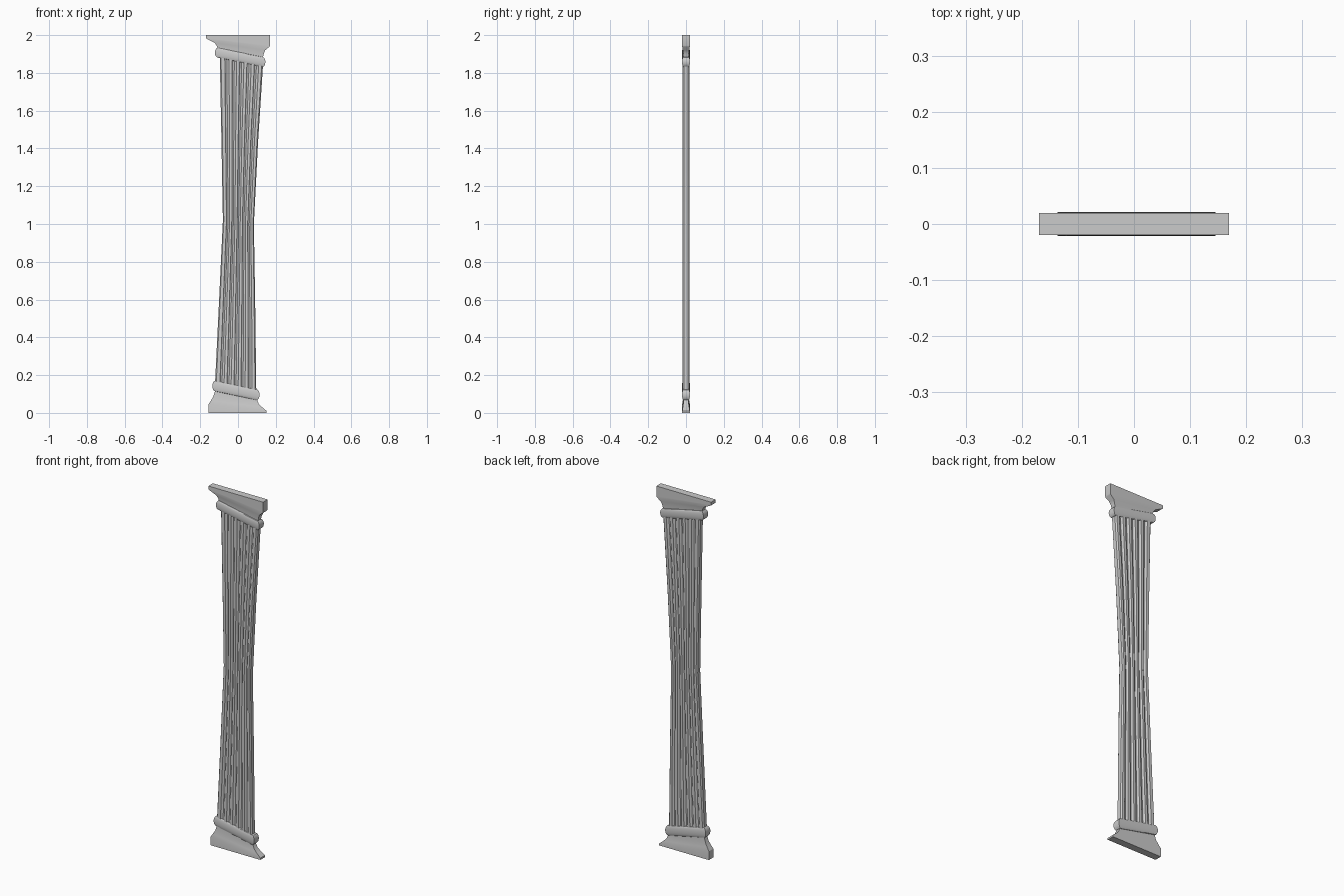
import bpy, bmesh, math

if "Cube" in bpy.data.objects:
    bpy.data.objects.remove(bpy.data.objects["Cube"])


def loft(name, stations, section):
    """Skin a closed section through slanted stations (xl, zl, xr, zr, half_depth)."""
    bm = bmesh.new()
    rings = []
    for xl, zl, xr, zr, h in stations:
        rings.append([bm.verts.new((xl + (xr - xl) * u, v * h, zl + (zr - zl) * u))
                      for u, v in section])
    n = len(section)
    for a, b in zip(rings, rings[1:]):
        for i in range(n):
            j = (i + 1) % n
            bm.faces.new((a[i], a[j], b[j], b[i]))
    bm.faces.new(rings[0])
    bm.faces.new(rings[-1])
    bmesh.ops.recalc_face_normals(bm, faces=bm.faces)
    me = bpy.data.meshes.new(name)
    bm.to_mesh(me)
    bm.free()
    ob = bpy.data.objects.new(name, me)
    bpy.context.collection.objects.link(ob)
    bpy.ops.object.select_all(action='DESELECT')
    ob.select_set(True)
    bpy.context.view_layer.objects.active = ob
    bpy.ops.object.shade_smooth_by_angle(angle=math.radians(30))
    return ob


def both_sides(front):
    """Close a front half-section by mirroring it to the back."""
    return front + [(u, -v) for u, v in reversed(front)]


def roll(name, xl, zl, xr, zr, half_height, bulge, inner, steps=8):
    """Slanted moulding with a half-round edge."""
    st = []
    for i in range(steps + 1):
        a = -math.pi / 2 + math.pi * i / steps
        o = bulge * math.cos(a)
        dz = half_height * math.sin(a)
        st.append((xl - o, zl + dz, xr + o, zr + dz, inner + o * 0.4))
    return loft(name, st, block)


block = both_sides([(i / 4, -1) for i in range(5)])

# Fluted section: six fillets with five hollow grooves between them
front = [(0, -0.6), (0.03, -1)]
pitch = 0.94 / 5.5
for k in range(5):
    start = 0.03 + pitch * (k + 0.5)
    for t, d in ((0, 1), (0.12, 0.72), (0.3, 0.6), (0.48, 0.72), (0.6, 1)):
        front.append((start + t * pitch, -d))
front += [(0.97, -1), (1, -0.6)]

# Shaft, narrow at the waist and slanted at both ends
loft("fluted_shaft", [
    (-0.122, 0.15, 0.097, 0.10, 0.018),
    (-0.100, 0.60, 0.091, 0.58, 0.018),
    (-0.080, 1.02, 0.084, 1.00, 0.018),
    (-0.088, 1.45, 0.106, 1.43, 0.018),
    (-0.097, 1.90, 0.133, 1.85, 0.018)], both_sides(front))

# Ring mouldings
roll("lower_ring", -0.121, 0.142, 0.099, 0.096, 0.028, 0.015, 0.015)
roll("upper_ring", -0.107, 0.907 + 1.0, 0.130, 1.858, 0.026, 0.015, 0.015)

# Flared base
loft("base", [
    (-0.155, 0.0, 0.152, 0.0, 0.02),
    (-0.155, 0.048, 0.152, 0.010, 0.02),
    (-0.143, 0.066, 0.128, 0.030, 0.017),
    (-0.130, 0.088, 0.110, 0.048, 0.014),
    (-0.121, 0.118, 0.100, 0.072, 0.013)], block)

# Flared capital
loft("capital", [
    (-0.109, 1.93, 0.132, 1.880, 0.013),
    (-0.113, 1.945, 0.136, 1.900, 0.014),
    (-0.124, 1.960, 0.144, 1.920, 0.017),
    (-0.166, 1.980, 0.166, 1.938, 0.02),
    (-0.169, 1.985, 0.169, 1.945, 0.02),
    (-0.169, 2.0, 0.169, 2.0, 0.02)], block)
